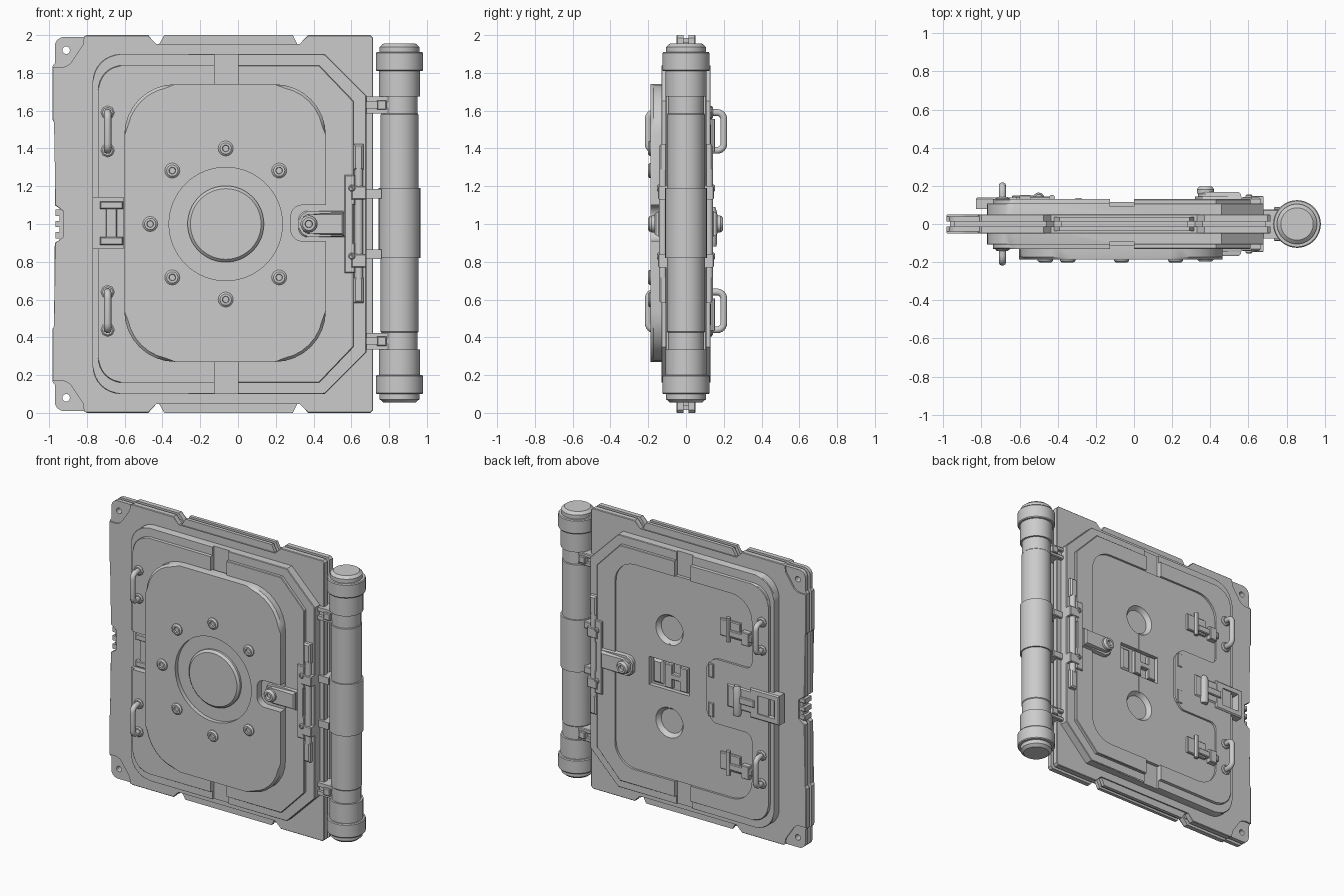
import bpy, bmesh, math
from mathutils import Vector, Matrix

if "Cube" in bpy.data.objects:
    bpy.data.objects.remove(bpy.data.objects["Cube"])


def finish(name, bm):
    bmesh.ops.recalc_face_normals(bm, faces=bm.faces)
    me = bpy.data.meshes.new(name)
    bm.to_mesh(me)
    bm.free()
    ob = bpy.data.objects.new(name, me)
    bpy.context.collection.objects.link(ob)
    return ob


def rounded(pts, n=8):
    """Outline of (x, z[, radius]) with filleted corners."""
    out = []
    for i, p in enumerate(pts):
        v = Vector(p[:2])
        if len(p) < 3:
            out.append(v)
            continue
        d1 = (v - Vector(pts[i - 1][:2])).normalized()
        d2 = (Vector(pts[(i + 1) % len(pts)][:2]) - v).normalized()
        half = d1.angle(d2) / 2
        c = v + (d2 - d1).normalized() * p[2] / math.cos(half)
        a, b = v - d1 * p[2] * math.tan(half) - c, v + d2 * p[2] * math.tan(half) - c
        out += [c + a.slerp(b, k / n).normalized() * p[2] for k in range(n + 1)]
    return out


def prism(name, pts, y0, y1, bevel=0):
    """Extrude an x-z outline from y0 to y1, bevelling the y1 rim."""
    bm = bmesh.new()
    ring = rounded(pts)
    a = [bm.verts.new((p.x, y0, p.y)) for p in ring]
    b = [bm.verts.new((p.x, y1, p.y)) for p in ring]
    bm.faces.new(a)
    cap = bm.faces.new(b)
    for i in range(len(a)):
        bm.faces.new((a[i - 1], a[i], b[i], b[i - 1]))
    if bevel:
        bmesh.ops.bevel(bm, geom=list(cap.edges), offset=bevel, segments=1, affect='EDGES')
    return finish(name, bm)


def rect(x0, x1, z0, z1, r=0):
    pts = [(x0, z0), (x0, z1), (x1, z1), (x1, z0)]
    return [(*p, r) for p in pts] if r else pts


def box(name, x0, x1, y0, y1, z0, z1, bevel=0.005):
    return prism(name, rect(x0, x1, z0, z1), y0, y1, bevel)


def lathe(name, prof, loc, side=0, seg=32):
    """Revolve (radius, height); side 0 = along z, -1/+1 = towards -y/+y."""
    bm = bmesh.new()
    vs = [bm.verts.new((r, 0, h)) for r, h in prof]
    es = [bm.edges.new(vs[i:i + 2]) for i in range(len(vs) - 1)]
    bmesh.ops.spin(bm, geom=vs + es, cent=(0, 0, 0), axis=(0, 0, 1),
                   angle=2 * math.pi, steps=seg)
    bmesh.ops.remove_doubles(bm, verts=bm.verts, dist=1e-5)
    m = Matrix.Rotation(-side * math.pi / 2, 4, 'X')
    bmesh.ops.transform(bm, matrix=Matrix.Translation(loc) @ m, verts=bm.verts)
    return finish(name, bm)


def cut(ob, *cutters):
    for c in cutters:
        m = ob.modifiers.new("cut", 'BOOLEAN')
        m.operation, m.solver, m.object = 'DIFFERENCE', 'EXACT', c
        bpy.context.view_layer.objects.active = ob
        bpy.ops.object.modifier_apply(modifier=m.name)
        bpy.data.objects.remove(c)


def mirror_z(half):
    return half + [(p[0], 2 - p[1], *p[2:]) for p in reversed(half)]


def bolt(name, x, z, s, y, r, h):
    return lathe(name, [(0, 0), (r, 0), (r, h * .6), (r * .75, h), (r * .45, h), (r * .4, h * .5), (0, h * .5)],
                 (x, s * y, z), s, 16)


# outer frame plates with an edge slot between them
plate = mirror_z([(-.92, 1.07), (-.97, 1.10), (-.97, 1.54), (-.983, 1.555), (-.983, 1.835), (-.97, 1.85),
                  (-.97, 1.99, .05), (-.81, 1.99), (-.8, 2), (-.475, 2), (-.435, 1.95), (.33, 1.95),
                  (.37, 2), (.7, 2), (.715, 1.985)])
core = mirror_z([(-.945, 1.0), (-.945, 1.96), (-.46, 1.96), (-.42, 1.92), (.32, 1.92), (.36, 1.96), (.69, 1.96)])
prism("frame_core", core[1:-1], -.03, .03)
for s in (-1, 1):
    ob = prism("frame_plate", plate, s * .012, s * .05, .004)
    for z in (.08, 1.92):
        d = 1 if z > 1 else -1
        corner = [(-1.1, z - d * .09), (-.9, z - d * .09, .07), (-.82, z + d * .03, .02),
                  (-.8, z + d * .2), (-1.1, z + d * .2)]
        cut(ob, prism("ear_cut", corner, s * .04, s * .1),
            lathe("ear_hole", [(0, -.2), (.02, -.2), (.02, .2), (0, .2)], (-.91, 0, z), s, 20))
cut(bpy.data.objects["frame_core"],
    *[lathe("ear_hole", [(0, -.2), (.02, -.2), (.02, .2), (0, .2)], (-.91, 0, z), 1, 20) for z in (.08, 1.92)])
for z0, z1 in ((1.94, 2), (.06, 0)):
    for s in (-1, 1):
        prism("edge_strip", [(-.425, z0), (-.39, z1), (.29, z1), (.32, z0)], s * .012, s * .036)
    box("edge_strip_core", -.38, .28, -.02, .02, min(z0, z1) + .015, max(z0, z1) - .015)
for z in (.94, 1.0, 1.06):
    box("edge_tooth", -.965, -.91, -.035, .035, z - .017, z + .017)

# thick door body with a stepped inner panel on each face
outer = [(-.77, .1, .15), (-.77, 1.9, .15), (.46, 1.9), (.68, 1.68), (.68, .32), (.46, .1)]
inner = [(-.74, .16, .13), (-.74, 1.84, .13), (.43, 1.84), (.612, 1.65), (.612, .35), (.43, .16)]
for s in (-1, 1):
    band = prism("door_body", outer, 0, s * .108, .004)
    face = prism("body_panel", inner, s * .08, s * .13, .004)
    for ob in (band, face):
        for z in (.1, 1.9):
            cut(ob, box("gap", -.125, 0, s * .093, s * .3, z - .17, z + .17, 0))
        if s < 0:
            cut(ob, box("side_gap", -.9, -.605, -.085, -.3, .87, 1.14, 0))
    if s > 0:
        # back recess wraps around the lock block
        c_shape = mirror_z([(-.25, 1.16, .06), (-.31, 1.23, .06), (-.61, 1.23, .05), (-.61, 1.73, .16), (.47, 1.73, .16)])
        cut(face, prism("recess", c_shape, .115, .3))
        for z in (.67, 1.33):
            for ob in (band, face):
                cut(ob, lathe("dish", [(0, .085), (.085, .085), (.115, .125), (.115, .2), (0, .2)], (.05, 0, z), 1))
            box("centre_seam", .045, .055, .11, .118, min(z, 1) + .1, max(z, 1) - .1, 0)
        for ob in (band, face):
            cut(ob, box("grip_cut", -.11, .21, .085, .3, .9, 1.1, 0))
        for x in (-.09, .03):
            box("grip_upright", x, x + .06, .07, .115, .915, 1.085)
        box("grip_cross_bar", -.04, .04, .07, .115, .98, 1.02)
        prism("grip_ramp", [(.11, .91), (.11, 1.09), (.2, 1.09), (.2, .91)], .07, .1, .02)

# front hatch cover with dial and bolts
hatch = prism("hatch_cover", rect(-.602, .465, .27, 1.74, .27), -.11, -.187, .015)
cut(hatch, lathe("dial_cut", [(0, .157), (.3, .157), (.3, .3), (0, .3)], (-.065, 0, 1), -1, 64),
    prism("latch_cut", [(.28, .91, .06), (.28, 1.10, .06), (.6, 1.10), (.6, .91)], -.135, -.3))
lathe("dial_disc", [(0, .14), (.202, .14), (.202, .172), (.187, .187), (0, .187)], (-.065, 0, 1), -1, 64)
for k in range(1, 8):
    a = k * math.pi / 4
    bolt("hatch_bolt", -.065 + .4 * math.cos(a), 1 + .4 * math.sin(a), -1, .18, .04, .022)

# left side clasp in the front gap
for z0, z1 in ((.89, .93), (1.08, 1.12)):
    box("clasp_ear", -.73, -.61, -.08, -.115, z0, z1)
box("clasp_bar", -.7, -.64, -.08, -.11, .9, 1.11)

for s in (-1, 1):
    # latch arm with pivot bolt
    prism("latch_base", [(.32, .93, .05), (.32, 1.07, .05), (.57, 1.07), (.57, .93)], s * .1, s * .145, .008)
    prism("latch_arm", [(.335, .95, .045), (.335, 1.05, .045), (.56, 1.06), (.56, .94)], s * .13, s * .168, .01)
    bolt("latch_pivot", .375, 1, s, .16, .045, .037)
    # vertical lock rod on the hinge side
    box("rod_bridge", .565, .612, s * .1, s * .142, .89, 1.11)
    lathe("lock_rod", [(0, .7), (.022, .7), (.022, 1.3), (0, 1.3)], (.64, s * .122, 0), 0, 16)
    for z in (.65, 1.355):
        box("rod_end", .612, .665, s * .09, s * .142, z - .068, z + .068, .01)
    for d in (-1, 1):
        z = 1 + d * .18
        box("rod_bracket", .565, .62, s * .1, s * .142, z - .08, z + .08)
        box("rod_clamp", .6, .68, s * .09, s * .148, z - .05, z + .02)
        bolt("bracket_screw", .603, z + .01, s, .14, .018, .014)
    # grab handles
    for zc in (.54, 1.49):
        h = .1
        arc = [(math.cos(a), math.sin(a)) for a in [k * math.pi / 12 for k in range(7)]]
        pts = [(-h, .1)] + [(-h + .035 - .035 * c, .165 + .035 * q) for c, q in arc]
        pts += [(-u, v) for u, v in reversed(pts)]
        cu = bpy.data.curves.new("grab_handle", 'CURVE')
        cu.dimensions, cu.bevel_depth, cu.bevel_resolution, cu.use_fill_caps = '3D', .019, 3, True
        sp = cu.splines.new('POLY')
        sp.points.add(len(pts) - 1)
        for p, (u, v) in zip(sp.points, pts):
            p.co = (-.69, s * v, zc + u, 1)
        ob = bpy.data.objects.new("grab_handle", cu)
        bpy.context.collection.objects.link(ob)
        for d in (-1, 1):
            lathe("handle_foot", [(0, .1), (.036, .1), (.036, .135), (.028, .142), (0, .142)],
                  (-.69, 0, zc + d * h), s, 8)

# back toggle clips
for z in (.52, 1.47):
    box("clip_base", -.52, -.36, .1, .132, z - .06, z + .06)
    box("clip_lever", -.62, -.44, .11, .145, z - .045, z + .0)
    box("clip_hook", -.6, -.54, .11, .152, z - .075, z + .02)
    lathe("clip_pin", [(0, -.085), (.015, -.085), (.015, .085), (0, .085)], (-.43, .138, z), 0, 12)

# back main lock
frame = box("lock_frame", -.83, -.6, .078, .14, .89, 1.1, .008)
cut(frame, box("lock_window", -.795, -.66, 0, .3, .93, 1.06, 0))
box("lock_base", -.66, -.42, .1, .138, .92, 1.08, .008)
lathe("lock_lever", [(0, .88), (.025, .88), (.03, .9), (.03, 1.06), (.02, 1.09), (0, 1.09)], (-.5, .135, 0), 0, 16)
box("lock_lever_arm", -.64, -.48, .12, .15, .97, 1.02)
for z in (.86, 1.14):
    box("lock_rest", -.31, -.27, .12, .136, z - .05, z + .05)

# hinge barrel, caps, sleeve and brackets
half = [(0, .055), (.085, .055), (.105, .072), (.105, .1), (.12, .1), (.125, .106), (.125, .194), (.12, .2),
        (.109, .2), (.109, .335), (.096, .335), (.096, .425), (.1, .43), (.1, .82), (.11, .82)]
lathe("hinge_barrel", half + [(r, 2.01 - z) for r, z in reversed(half)], (.855, 0, 0), 0, 48)
for z in (.38, 1.63):
    for d in (-.03, .03):
        box("hinge_knuckle", .67, .8, -.075, .075, z + d - .014, z + d + .014)
    box("hinge_web", .67, .79, -.055, .055, z - .04, z + .04)
    for s in (-1, 1):
        box("hinge_tab", .735, .785, s * .03, s * .09, z - .025, z + .025)
for z in (.84, 1.16):
    box("hinge_stop", .66, .76, -.065, .065, z - .025, z + .025)

# smooth round parts, keep hard edges
for ob in bpy.data.objects:
    ob.select_set(ob.type == 'MESH')
    if ob.type == 'MESH':
        bpy.context.view_layer.objects.active = ob
bpy.ops.object.shade_smooth_by_angle(angle=math.radians(30))
